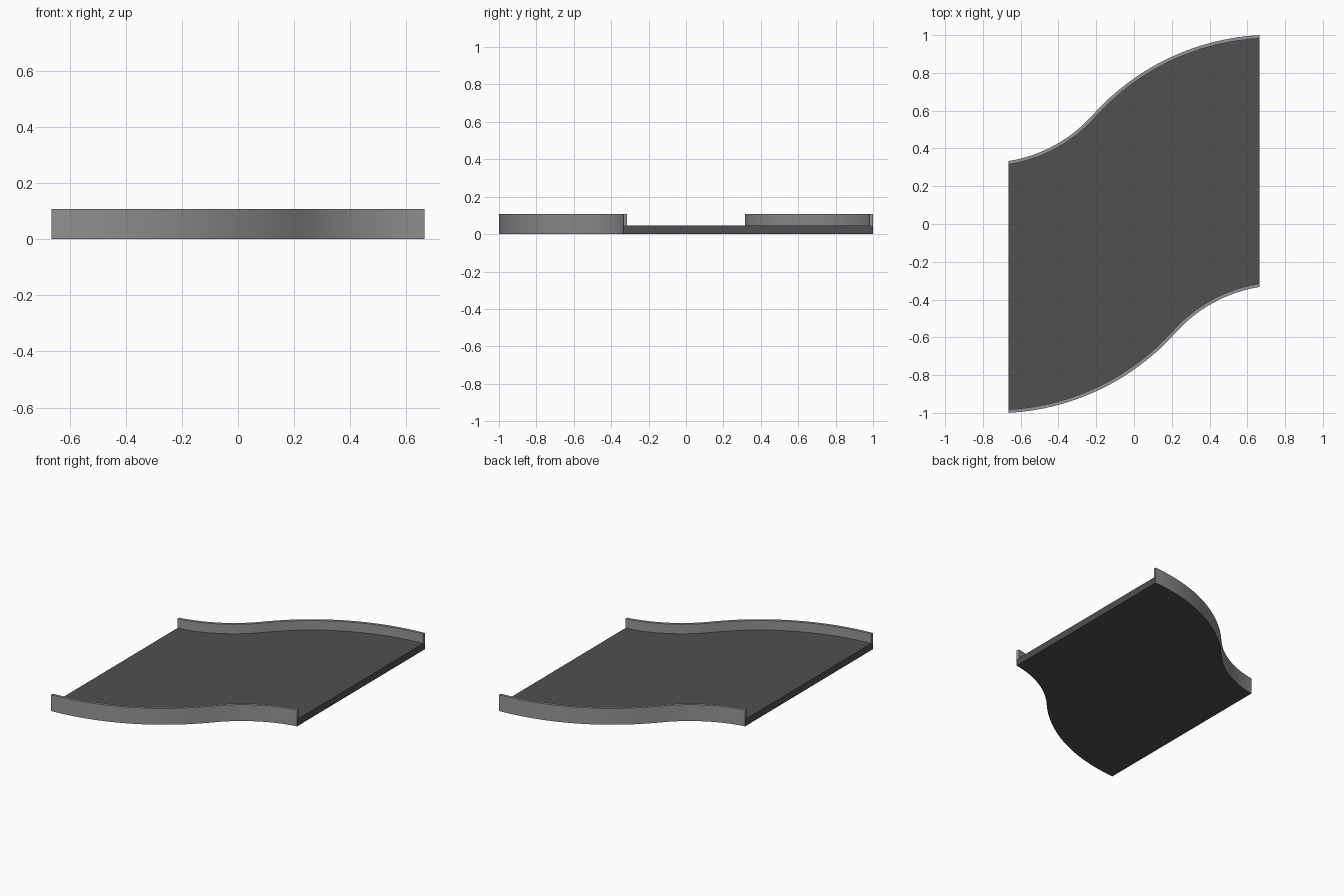
import bpy, bmesh
from math import sin, cos, radians

if "Cube" in bpy.data.objects:
    bpy.data.objects.remove(bpy.data.objects["Cube"])

HALF_X, FLOOR_Z, KERB_Z, THICK = 0.665, 0.045, 0.108, 0.018


def material(name, v):
    m = bpy.data.materials.new(name)
    m.diffuse_color = (v, v, v, 1)
    m.use_nodes = True
    m.node_tree.nodes["Principled BSDF"].inputs["Base Color"].default_value = m.diffuse_color
    return m


dark = material("dark_surface", 0.08)
light = material("light_kerb", 0.3)


def arc(x, y, dx, a, b, n):
    """Points (x, y, heading) along an arc turning from heading a to b."""
    a, b = radians(a), radians(b)
    r = dx / (sin(b) - sin(a))
    ts = [a + (b - a) * i / n for i in range(n + 1)]
    return [(x + r * (sin(t) - sin(a)), y + r * (cos(a) - cos(t)), t) for t in ts]


# S-shaped edge: a tight bend then a wide bend
first = arc(-HALF_X, 0.333, 0.445, 9, 48, 12)
second = arc(first[-1][0], first[-1][1], HALF_X - first[-1][0], 48, 3, 16)
edge = first + second[1:]
scale = 0.667 / (edge[-1][1] - 0.333)
outer = [(x, 0.333 + (y - 0.333) * scale) for x, y, t in edge]
inner = [(max(-HALF_X, min(HALF_X, x + THICK * sin(t))), y - THICK * cos(t))
         for (x, y), (_, _, t) in zip(outer, edge)]


def turned(pts):
    return [(-x, -y) for x, y in pts]


def prism(name, outline, z0, z1, mats, side=0):
    bm = bmesh.new()
    base = bm.faces.new([bm.verts.new((x, y, z0)) for x, y in outline])
    ext = bmesh.ops.extrude_face_region(bm, geom=[base], use_keep_orig=True)
    bmesh.ops.translate(bm, vec=(0, 0, z1 - z0),
                        verts=[v for v in ext["geom"] if isinstance(v, bmesh.types.BMVert)])
    bmesh.ops.recalc_face_normals(bm, faces=bm.faces[:])
    # curved side faces carry the kerb colour
    for f in bm.faces:
        if abs(f.normal.z) < 0.5 and abs(f.normal.x) < 0.99:
            f.material_index = side
    me = bpy.data.meshes.new(name)
    bm.to_mesh(me)
    bm.free()
    for m in mats:
        me.materials.append(m)
    ob = bpy.data.objects.new(name, me)
    bpy.context.collection.objects.link(ob)
    bpy.context.view_layer.objects.active = ob
    ob.select_set(True)
    bpy.ops.object.shade_smooth_by_angle(angle=radians(30))
    ob.select_set(False)


# Flat floor slab between both edges
prism("floor_slab", outer + turned(outer), 0, FLOOR_Z, [dark, light], 1)

# Thin kerbs, the second one turned half a circle
kerb = outer + inner[::-1]
prism("back_kerb", kerb, FLOOR_Z, KERB_Z, [light])
prism("front_kerb", turned(kerb), FLOOR_Z, KERB_Z, [light])
